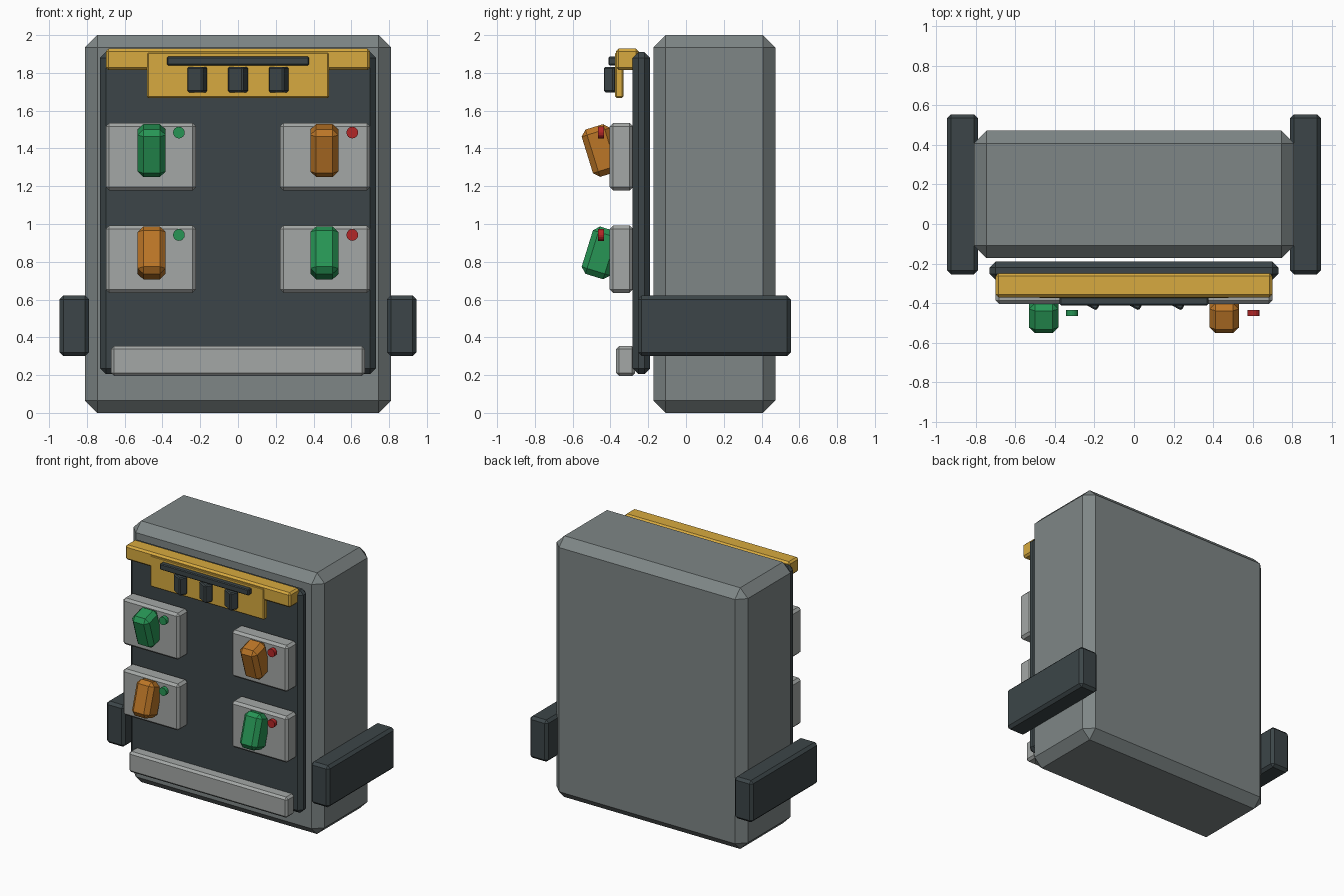
import bpy
import math

if "Cube" in bpy.data.objects:
    bpy.data.objects.remove(bpy.data.objects["Cube"])


def material(name, rgb):
    m = bpy.data.materials.new(name)
    m.diffuse_color = (*rgb, 1)
    m.use_nodes = True
    m.node_tree.nodes["Principled BSDF"].inputs["Base Color"].default_value = m.diffuse_color
    return m


GREY = material("body_grey", (0.21, 0.24, 0.24))
DARK = material("dark_panel", (0.045, 0.06, 0.065))
GOLD = material("gold", (0.68, 0.40, 0.05))
PALE = material("pale_plate", (0.37, 0.39, 0.38))
GREEN = material("green", (0.02, 0.30, 0.09))
ORANGE = material("orange", (0.50, 0.18, 0.02))
RED = material("red", (0.45, 0.02, 0.02))


def finish(obj, name, mat, chamfer):
    obj.name = name
    obj.data.materials.append(mat)
    if chamfer:
        bevel = obj.modifiers.new("chamfer", 'BEVEL')
        bevel.width = chamfer
        bevel.segments = 1
    return obj


def box(name, centre, size, mat, chamfer, rot=(0, 0, 0)):
    """Chamfered box from centre and size."""
    bpy.ops.mesh.primitive_cube_add(size=1)
    obj = bpy.context.object
    for v in obj.data.vertices:
        v.co = [c * s for c, s in zip(v.co, size)]
    obj.location = centre
    obj.rotation_euler = rot
    return finish(obj, name, mat, chamfer)


def span(name, x, y, z, mat, chamfer):
    """Chamfered box from its limits on each axis."""
    return box(name, [(a + b) / 2 for a, b in (x, y, z)],
               [b - a for a, b in (x, y, z)], mat, chamfer)


# Cabinet and recessed-looking front panel
span("cabinet_body", (-0.81, 0.81), (-0.173, 0.473), (0, 2), GREY, 0.065)
span("front_panel", (-0.73, 0.73), (-0.282, -0.19), (0.205, 1.91), DARK, 0.03)

# Gold header with slot rail and three angled clips
span("header_bar", (-0.7, 0.7), (-0.371, -0.25), (1.815, 1.928), GOLD, 0.014)
span("header_plate", (-0.483, 0.483), (-0.375, -0.33), (1.668, 1.91), GOLD, 0.008)
span("header_rail", (-0.376, 0.376), (-0.411, -0.365), (1.84, 1.886), DARK, 0.006)
for i in range(3):
    box(f"header_clip_{i + 1}", ((i - 1) * 0.215, -0.388, 1.765),
        (0.092, 0.064, 0.135), DARK, 0.008, (0, 0, -0.5))

# Lower sill
span("lower_sill", (-0.672, 0.672), (-0.37, -0.27), (0.195, 0.353), PALE, 0.016)

# Side arms and the two rows of switches, mirrored left and right
for side, s in (("left", -1), ("right", 1)):
    box(f"{side}_arm", (s * 0.867, 0.15, 0.461), (0.156, 0.81, 0.32), DARK, 0.02)
    for row, z, tilt in (("upper", 1.356, 0.3), ("lower", 0.814, -0.3)):
        tag = f"{side}_{row}"
        box(f"{tag}_switch_plate", (s * 0.461, -0.342, z), (0.478, 0.124, 0.356), PALE, 0.018)
        # Rocker tips forward at the top on the upper row, at the bottom below
        colour = GREEN if (s < 0) == (row == "upper") else ORANGE
        box(f"{tag}_rocker", (s * 0.457, -0.447, z + 0.033), (0.148, 0.158, 0.262),
            colour, 0.03, (tilt, 0, 0))
        # Indicator lamp sits to the right of each rocker
        bpy.ops.mesh.primitive_cylinder_add(
            vertices=16, radius=0.031, depth=0.03,
            location=(s * 0.459 + 0.146, -0.45, z + 0.128),
            rotation=(math.pi / 2, 0, 0))
        finish(bpy.context.object, f"{tag}_lamp", GREEN if s < 0 else RED, 0)
